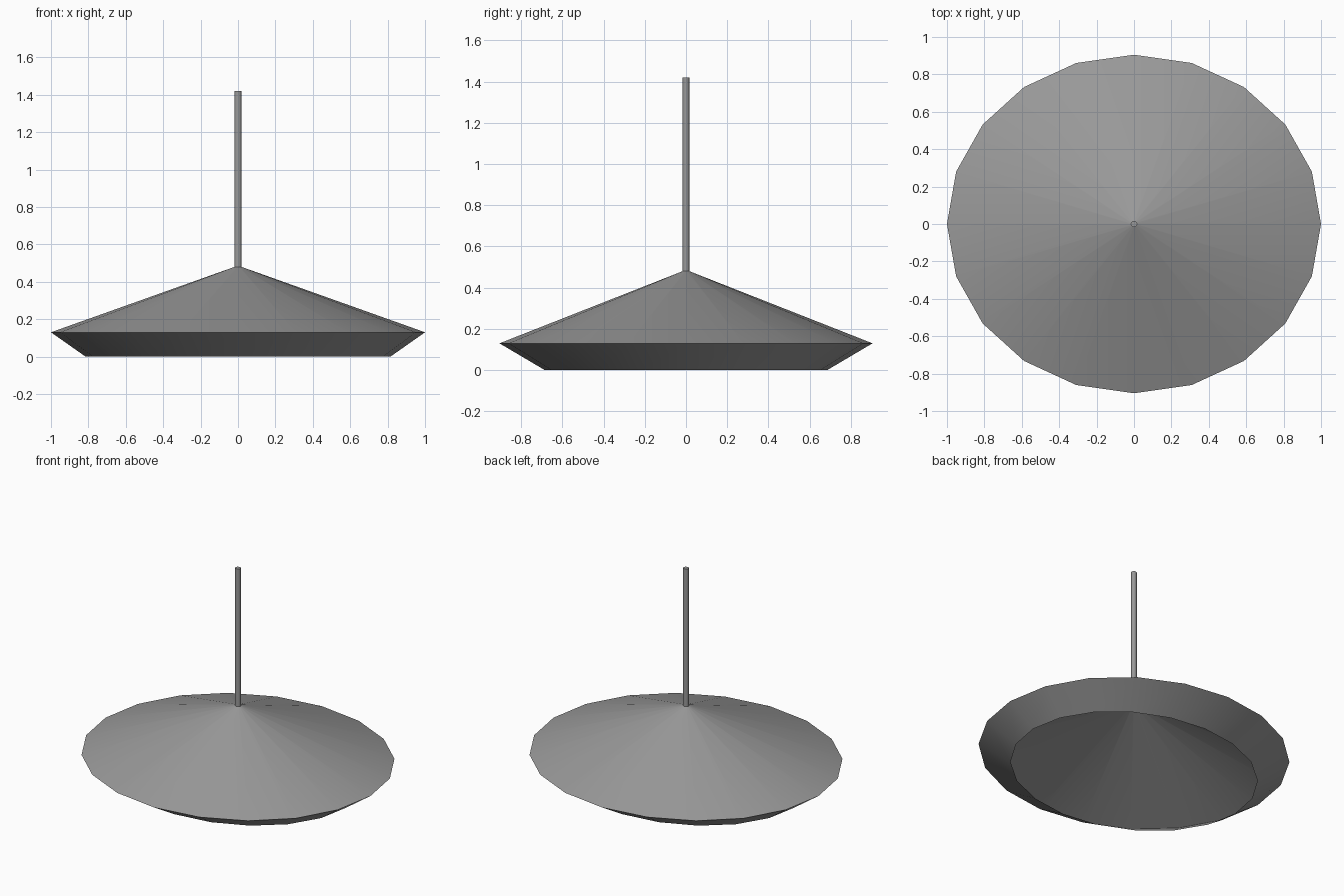
import bpy, math

if "Cube" in bpy.data.objects:
    bpy.data.objects.remove(bpy.data.objects["Cube"])

SIDES = 20


def material(name, rgb):
    m = bpy.data.materials.new(name)
    m.diffuse_color = (*rgb, 1)
    m.use_nodes = True
    m.node_tree.nodes["Principled BSDF"].inputs["Base Color"].default_value = m.diffuse_color
    return m


def lathe(name, rings, sides, mat, cap_top=False):
    """Skin a stack of elliptical rings given as (x radius, y radius, z)."""
    verts = [(rx * math.cos(2 * math.pi * i / sides),
              ry * math.sin(2 * math.pi * i / sides), z)
             for rx, ry, z in rings for i in range(sides)]
    faces = []
    for r in range(len(rings) - 1):
        for i in range(sides):
            j = (i + 1) % sides
            a, b = r * sides, (r + 1) * sides
            faces.append((a + i, a + j, b + j, b + i))
    if cap_top:
        top = (len(rings) - 1) * sides
        faces.append(tuple(range(top, top + sides)))
    mesh = bpy.data.meshes.new(name)
    mesh.from_pydata(verts, [], faces)
    mesh.materials.append(mat)
    ob = bpy.data.objects.new(name, mesh)
    bpy.context.collection.objects.link(ob)
    bpy.ops.object.select_all(action='DESELECT')
    ob.select_set(True)
    bpy.context.view_layer.objects.active = ob
    bpy.ops.object.shade_smooth_by_angle(angle=math.radians(30))
    return ob


grey = material("grey metal", (0.32, 0.32, 0.32))

# Open-bottomed shade: inward lip, wide rim, shallow cone
lathe("lamp_shade", [(0.815, 0.685, 0), (1.0, 0.905, 0.13), (0.018, 0.0163, 0.48)],
      SIDES, grey)

# Hanging rod
lathe("hanging_rod", [(0.018, 0.0163, 0.475), (0.018, 0.0163, 1.42)], SIDES, grey, cap_top=True)
